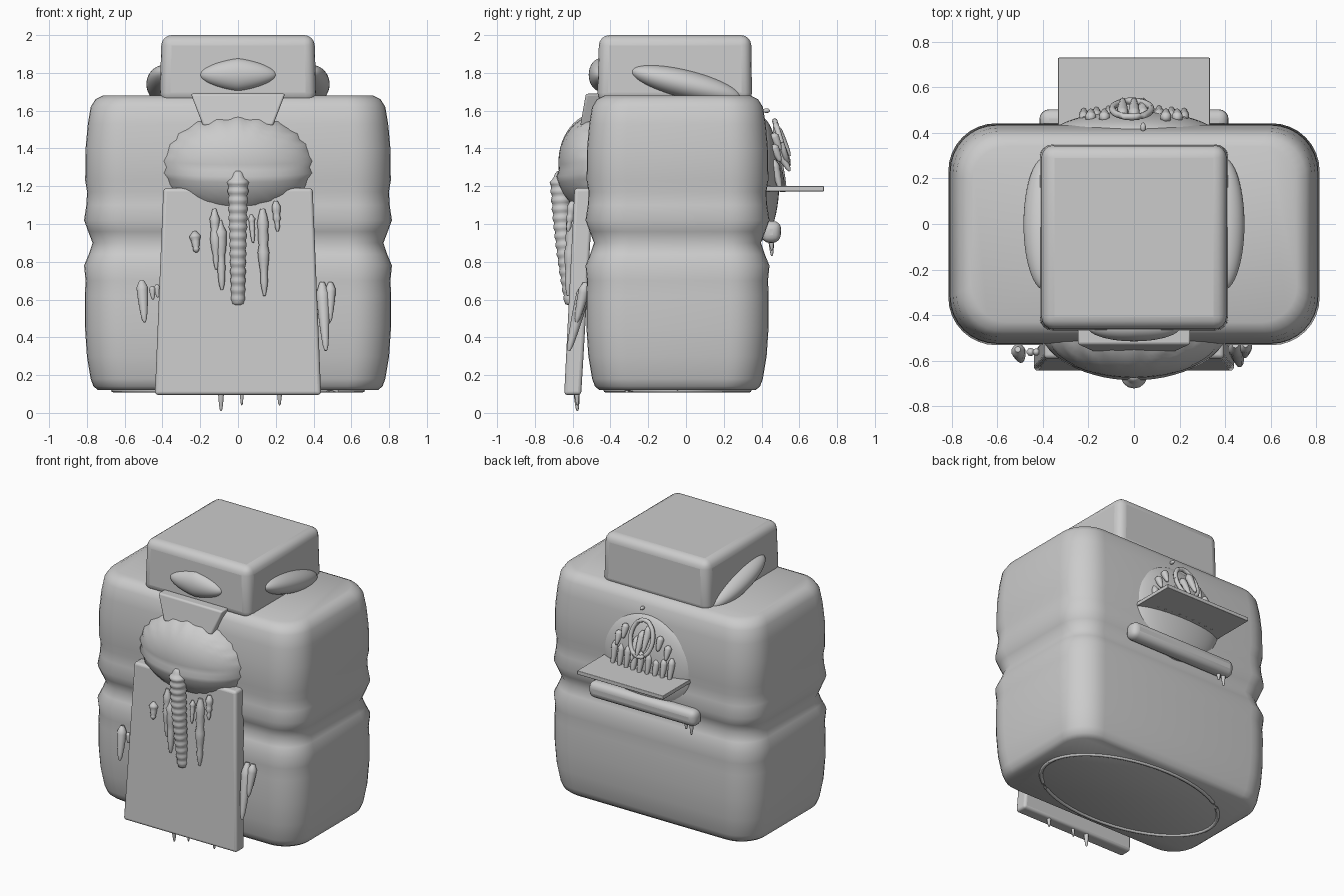
import bpy, bmesh, math, random
from mathutils import Vector

if "Cube" in bpy.data.objects:
    bpy.data.objects.remove(bpy.data.objects["Cube"])
random.seed(4)

clay = bpy.data.materials.new("plain_grey")
clay.use_nodes = True
grey = (0.6, 0.6, 0.6, 1)
clay.diffuse_color = grey
clay.node_tree.nodes["Principled BSDF"].inputs["Base Color"].default_value = grey


def finish(name, bm, bevel=0.0, angle=40):
    bmesh.ops.recalc_face_normals(bm, faces=bm.faces)
    mesh = bpy.data.meshes.new(name)
    bm.to_mesh(mesh)
    bm.free()
    mesh.materials.append(clay)
    ob = bpy.data.objects.new(name, mesh)
    bpy.context.collection.objects.link(ob)
    if bevel:
        mod = ob.modifiers.new("soft_edges", 'BEVEL')
        mod.width, mod.segments = bevel, 4
    bpy.ops.object.select_all(action='DESELECT')
    ob.select_set(True)
    bpy.context.view_layer.objects.active = ob
    bpy.ops.object.shade_smooth_by_angle(angle=math.radians(angle))
    return ob


def loft(name, rings, angle=40):
    bm = bmesh.new()
    loops = [[bm.verts.new(p) for p in ring] for ring in rings]
    n = len(loops[0])
    for a, b in zip(loops, loops[1:]):
        for i in range(n):
            bm.faces.new((a[i], a[(i + 1) % n], b[(i + 1) % n], b[i]))
    bm.faces.new(loops[0][::-1])
    bm.faces.new(loops[-1])
    return finish(name, bm, 0, angle)


def tube(name, path, radii, sides=10):
    """Round strand through points, one radius per point."""
    pts = [Vector(p) for p in path]
    rings = []
    for i, p in enumerate(pts):
        d = (pts[min(i + 1, len(pts) - 1)] - pts[max(i - 1, 0)]).normalized()
        u = d.cross(Vector((1, 0, 0)) if abs(d.x) < 0.8 else Vector((0, 1, 0))).normalized()
        v = d.cross(u)
        rings.append([p + radii[i] * (u * math.cos(t) + v * math.sin(t))
                      for t in (2 * math.pi * k / sides for k in range(sides))])
    return loft(name, rings, 60)


def drip(name, top, tip, r, lumpy=0.0):
    a, b = Vector(top), Vector(tip)
    n = 12
    path = [a.lerp(b, i / n) for i in range(n + 1)]
    radii = [max(0.004, r * min(1, 0.4 + i * 0.3) * (1 - 0.65 * (i / n) ** 2)
                 * (1 + lumpy * random.uniform(-1, 1))) for i in range(n + 1)]
    radii[-1] = r * 0.2
    return tube(name, path, radii)


def ellipsoid(name, centre, radii, tilt=0.0, shape=None):
    bm = bmesh.new()
    bmesh.ops.create_uvsphere(bm, u_segments=56, v_segments=28, radius=1)
    for v in bm.verts:
        if shape:
            shape(v.co)
        x, y, z = (v.co[i] * radii[i] for i in range(3))
        y, z = (y * math.cos(tilt) - z * math.sin(tilt), y * math.sin(tilt) + z * math.cos(tilt))
        v.co = Vector((x, y, z)) + Vector(centre)
    return finish(name, bm, 0, 60)


def prism(name, top, bottom, bevel):
    """Box from (half width, y front, y back, z) at the top and the bottom."""
    bm = bmesh.new()
    vs = [[bm.verts.new(p) for p in ((-w, f, z), (w, f, z), (w, b, z), (-w, b, z))]
          for w, f, b, z in (bottom, top)]
    bm.faces.new(vs[0][::-1])
    bm.faces.new(vs[1])
    for i in range(4):
        j = (i + 1) % 4
        bm.faces.new((vs[0][i], vs[0][j], vs[1][j], vs[1][i]))
    return finish(name, bm, bevel)


# Body: rounded rectangles stacked along a lumpy side profile
def rounded_rect(hx, hy, r, z, cy=-0.045):
    pts = []
    for q, (sx, sy) in enumerate(((1, 1), (-1, 1), (-1, -1), (1, -1))):
        for k in range(9):
            t = math.pi / 2 * (q + k / 8)
            pts.append((sx * (hx - r) + r * math.cos(t), cy + sy * (hy - r) + r * math.sin(t), z))
    return pts


profile = [(0.12, .075), (0.14, .05), (0.18, .035), (0.3, .015), (0.45, .005), (0.62, .004),
           (0.7, .008), (0.78, 0), (0.84, .025), (0.9, .045), (0.96, .022), (1.02, 0),
           (1.1, .012), (1.17, .016), (1.23, .006), (1.4, .008), (1.53, .02), (1.62, .035),
           (1.66, .06), (1.68, .1)]
loft("body", [rounded_rect(0.815 - d, 0.487 - d, 0.21 - d * 0.5, z) for z, d in profile], 50)

# Oval rim under the body
rim = [(0.66 * math.cos(t), -0.045 + 0.38 * math.sin(t), 0.12)
       for t in (2 * math.pi * i / 48 for i in range(49))]
tube("base_rim", rim, [0.012] * 49, 8)

# Head with bulging lenses on the front and both sides
prism("head", (0.405, -0.46, 0.345, 2.0), (0.415, -0.47, 0.35, 1.64), 0.055)


def pointed(co):
    co.z *= 1 - 0.25 * abs(co.x)


ellipsoid("front_lens", (0, -0.45, 1.79), (0.205, 0.065, 0.088), 0, pointed)
for side, label in ((1, "left"), (-1, "right")):
    ellipsoid(label + "_side_lens", (side * 0.39, 0.0, 1.74), (0.095, 0.30, 0.075), -0.24)

# Collar plate
prism("collar", (0.25, -0.53, -0.45, 1.69), (0.185, -0.56, -0.45, 1.52), 0.012)


# Front dome with a pleated surface
def pleats(co):
    a = math.atan2(co.x, co.z)
    rad = math.hypot(co.x, co.z)
    k = 1 + 0.022 * rad * math.cos(a * 22)
    co.x *= k
    co.z *= k
    if co.z < 0:
        co.y *= 1.08


ellipsoid("front_dome", (0, -0.45, 1.31), (0.41, 0.225, 0.275), 0.12, pleats)

# Front apron
prism("apron", (0.395, -0.59, -0.49, 1.19), (0.44, -0.645, -0.555, 0.095), 0.018)

# Ringed tail hanging over the apron
steps = 72
tail, widths = [], []
for i in range(steps + 1):
    t = i / steps
    tail.append((0, -0.665 + 0.06 * t - 0.012 * math.sin(math.pi * t), 1.28 - 0.71 * t))
    widths.append(min(1, 0.3 + t * 9) * (0.057 - 0.022 * t) * (1 + 0.07 * math.sin(t * 15 * 2 * math.pi)))
widths[-1] = 0.012
tube("tail", tail, widths, 14)

# Drips on the apron, claws at its sides and drops below it
for i, (x, z0, z1, r) in enumerate(((-0.125, 1.08, 0.76, .03), (-0.095, 1.02, 0.65, .03),
                                    (0.13, 1.08, 0.62, .033), (0.2, 1.12, 0.96, .025),
                                    (0.07, 1.05, 0.9, .018), (-0.23, 0.96, 0.85, .03))):
    drip(f"apron_drip_{i}", (x, -0.6, z0), (x + 0.01, -0.625, z1), r, 0.2)
for i, (x, r, z) in enumerate(((-0.09, .017, 0.01), (0.02, .012, 0.04), (0.22, .015, 0.04))):
    drip(f"bottom_drop_{i}", (x, -0.58, 0.14), (x, -0.575, z), r)
claws = (((-0.51, -0.55, 0.70), (-0.495, -0.60, 0.48), .032),
         ((-0.455, -0.56, 0.67), (-0.45, -0.57, 0.60), .018),
         ((-0.43, -0.56, 0.68), (-0.425, -0.57, 0.61), .016),
         ((0.445, -0.53, 0.69), (0.465, -0.62, 0.33), .036),
         ((0.49, -0.53, 0.69), (0.485, -0.58, 0.48), .03))
for i, (a, b, r) in enumerate(claws):
    drip(f"claw_{i}", a, b, r)

# Back: bulge, shelf and roll
ellipsoid("back_dome", (0, 0.39, 1.24), (0.36, 0.105, 0.33))
prism("shelf", (0.333, 0.40, 0.73, 1.20), (0.333, 0.40, 0.73, 1.173), 0.004)
prism("roll", (0.415, 0.40, 0.505, 1.015), (0.415, 0.40, 0.50, 0.90), 0.042)
for x, z in ((-0.36, 0.83), (-0.32, 0.86)):
    drip("roll_drip", (x, 0.45, 0.93), (x, 0.455, z), 0.015)

# Upright ring and droplets above the shelf
ring = [(-0.01 + 0.085 * math.cos(t), 0.505 - 0.035 * math.sin(t), 1.43 + 0.115 * math.sin(t))
        for t in (2 * math.pi * i / 32 for i in range(33))]
tube("back_ring", ring, [0.015] * 33, 8)
for i, x in enumerate((-0.05, 0.0, 0.04)):
    drip(f"ring_seed_{i}", (x, 0.47, 1.52 - i * 0.05), (x, 0.55, 1.36 - i * 0.04), 0.026)
for i in range(9):
    x = -0.22 + i * 0.055
    drip(f"shelf_drop_{i}", (x, 0.485 - abs(x) * 0.1, 1.31 + random.uniform(-.03, .03)),
         (x, 0.525 - abs(x) * 0.1, 1.17), 0.024)
for i, (x, z) in enumerate(((0.19, 1.37), (0.14, 1.43), (-0.13, 1.41), (-0.19, 1.36))):
    drip(f"back_seed_{i}", (x, 0.46, z + 0.05), (x, 0.50, z - 0.04), 0.025)
ellipsoid("back_bead", (0.04, 0.425, 1.6), (0.012, 0.02, 0.012))
